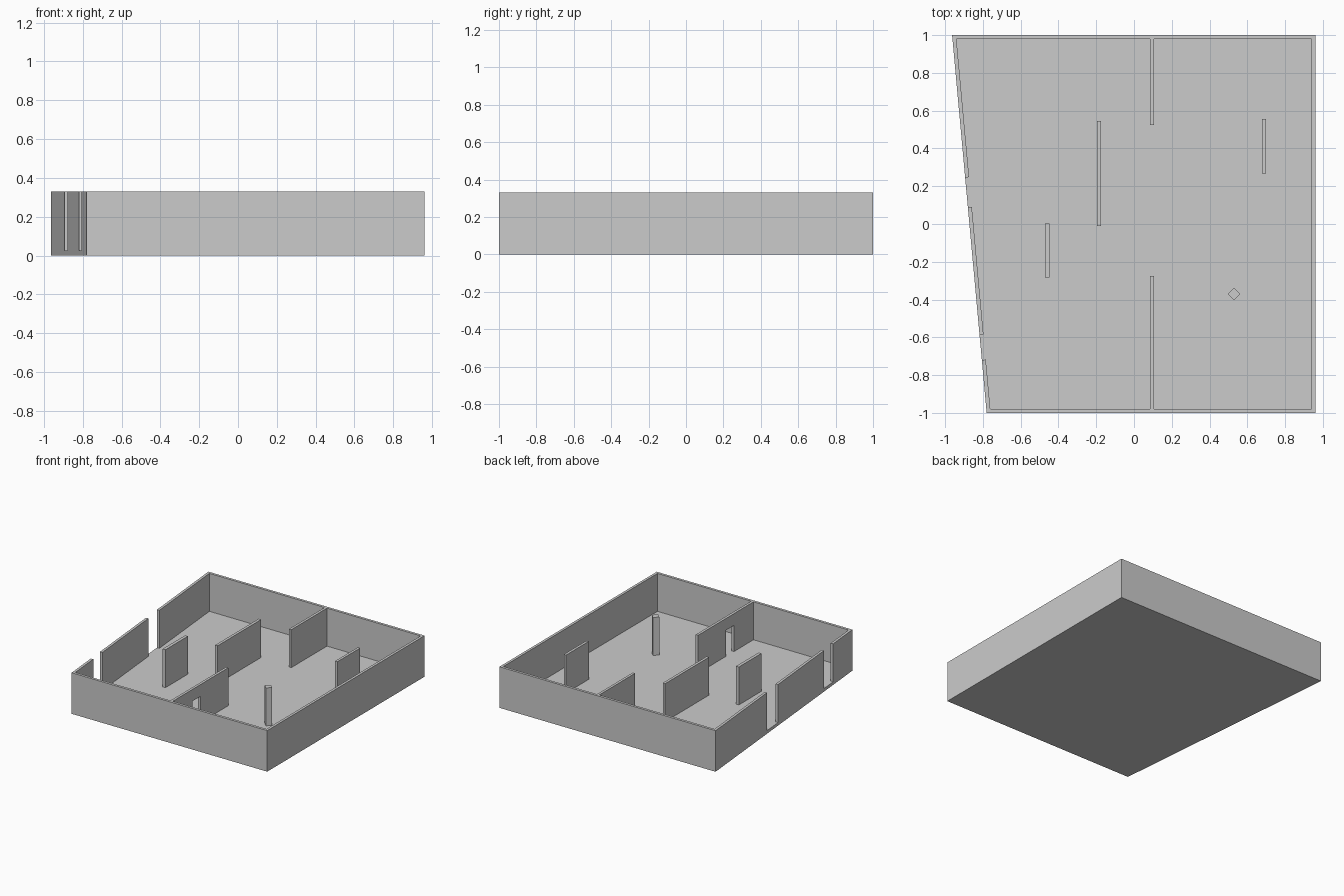
import bpy, bmesh
from mathutils import Vector

if "Cube" in bpy.data.objects:
    bpy.data.objects.remove(bpy.data.objects["Cube"])

H, FLOOR, T = 0.33, 0.025, 0.021


def prism(name, pts, z0, z1):
    """Extrude a counter-clockwise outline from z0 to z1."""
    bm = bmesh.new()
    face = bm.faces.new([bm.verts.new((x, y, z0)) for x, y in pts])
    ext = bmesh.ops.extrude_face_region(bm, geom=[face])
    top = [v for v in ext["geom"] if isinstance(v, bmesh.types.BMVert)]
    bmesh.ops.translate(bm, verts=top, vec=(0, 0, z1 - z0))
    bmesh.ops.recalc_face_normals(bm, faces=bm.faces)
    me = bpy.data.meshes.new(name)
    bm.to_mesh(me)
    bm.free()
    ob = bpy.data.objects.new(name, me)
    bpy.context.collection.objects.link(ob)
    return ob


def rect(x0, x1, y0, y1):
    return [(x0, y0), (x1, y0), (x1, y1), (x0, y1)]


def cut(ob, cutter):
    """Subtract a cutter, apply, and remove the cutter."""
    cutter.hide_render = True
    m = ob.modifiers.new("cut", 'BOOLEAN')
    m.operation, m.solver, m.object = 'DIFFERENCE', 'EXACT', cutter
    bpy.context.view_layer.objects.active = ob
    bpy.ops.object.modifier_apply(modifier=m.name)
    bpy.data.objects.remove(cutter)


# Tray: floor and outer walls, with a slanted left side
front_left, back_left = Vector((-0.78, -1)), Vector((-0.963, 1))
along = (back_left - front_left).normalized()
inward = Vector((along.y, -along.x))


def left_x(y):
    return front_left.x + (y + 1) / 2 * (back_left.x - front_left.x)


tray = prism("outer_walls_and_floor",
             [front_left, (0.96, -1), (0.96, 1), back_left], 0, H)
off = T / inward.x
cut(tray, prism("room_cutter", [(left_x(-1 + T) + off, -1 + T), (0.96 - T, -1 + T),
                                (0.96 - T, 1 - T), (left_x(1 - T) + off, 1 - T)],
                FLOOR, H + 0.1))

# Two full-height doorways in the left wall
for y0, y1 in ((-0.72, -0.587), (0.087, 0.246)):
    a, b = Vector((left_x(y0), y0)), Vector((left_x(y1), y1))
    cut(tray, prism("doorway_cutter", [a - inward * 0.05, a + inward * 0.05,
                                       b + inward * 0.05, b - inward * 0.05],
                    FLOOR, H + 0.1))

# Inner partition walls
partitions = {
    "back_partition": (0.085, 0.106, 0.525, 1 - T),
    "front_partition": (0.085, 0.106, -1 + T, -0.275),
    "middle_partition": (-0.197, -0.175, -0.01, 0.545),
    "left_partition": (-0.472, -0.447, -0.284, 0.002),
    "right_partition": (0.677, 0.698, 0.268, 0.556),
}
walls = {n: prism(n, rect(*r), FLOOR, H) for n, r in partitions.items()}

# Small door with a lintel in the front partition
cut(walls["front_partition"],
    prism("door_cutter", rect(0.05, 0.15, -0.73, -0.63), FLOOR - 0.02, 0.235))

# Diamond post
cx, cy, r = 0.53, -0.37, 0.033
prism("post", [(cx, cy - r), (cx + r, cy), (cx, cy + r), (cx - r, cy)], FLOOR, H)
